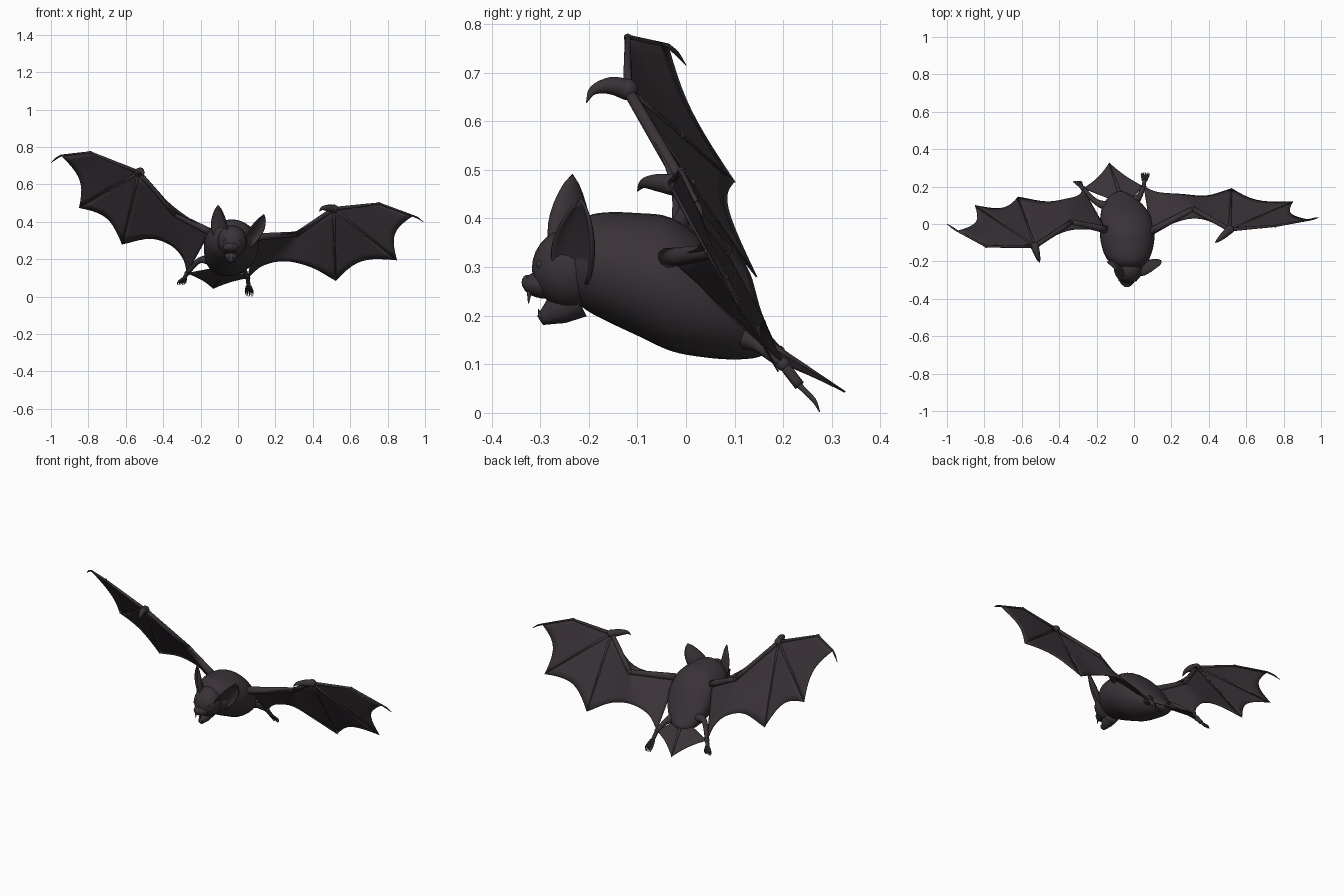
import bpy, bmesh, math
from mathutils import Vector as V

if "Cube" in bpy.data.objects:
    bpy.data.objects.remove(bpy.data.objects["Cube"])

fur = bpy.data.materials.new("dark plum fur")
fur.diffuse_color = (0.042, 0.033, 0.040, 1)
fur.use_nodes = True
fur.node_tree.nodes["Principled BSDF"].inputs["Base Color"].default_value = fur.diffuse_color


def finish(name, bm, thick=0):
    bmesh.ops.recalc_face_normals(bm, faces=bm.faces)
    me = bpy.data.meshes.new(name)
    bm.to_mesh(me)
    bm.free()
    me.materials.append(fur)
    me.shade_smooth()
    ob = bpy.data.objects.new(name, me)
    bpy.context.collection.objects.link(ob)
    if thick:
        mod = ob.modifiers.new("thickness", 'SOLIDIFY')
        mod.thickness, mod.offset = thick, 0
    return ob


def curve(pts, t):
    """Smooth curve through pts, t from 0 to 1."""
    s = t * (len(pts) - 1)
    i = min(int(s), len(pts) - 2)
    f = s - i
    p1, p2 = V(pts[i]), V(pts[i + 1])
    p0 = V(pts[i - 1]) if i else 2 * p1 - p2
    p3 = V(pts[i + 2]) if i + 2 < len(pts) else 2 * p2 - p1
    return 0.5 * (2 * p1 + (p2 - p0) * f + (2 * p0 - 5 * p1 + 4 * p2 - p3) * f * f
                  + (3 * p1 - p0 - 3 * p2 + p3) * f ** 3)


def line(pts, t):
    s = t * (len(pts) - 1)
    i = min(int(s), len(pts) - 2)
    return V(pts[i]).lerp(V(pts[i + 1]), s - i)


def loft(name, rings):
    bm = bmesh.new()
    rows = [[bm.verts.new(p) for p in r] for r in rings]
    n = len(rows[0])
    for a, b in zip(rows, rows[1:]):
        for i in range(n):
            bm.faces.new((a[i], a[(i + 1) % n], b[(i + 1) % n], b[i]))
    bm.faces.new(rows[0])
    bm.faces.new(rows[-1])
    return finish(name, bm)


def tube(name, pts, radii, sides=10, smooth=True):
    """Tapered limb through pts."""
    n = (len(pts) - 1) * (4 if smooth else 2) + 1
    path = [(curve if smooth else line)(pts, i / (n - 1)) for i in range(n)]
    rings = []
    for i, p in enumerate(path):
        d = (path[min(i + 1, n - 1)] - path[max(i - 1, 0)]).normalized()
        a = d.cross(V((0.31, 0.2, 0.93))).normalized()
        b = d.cross(a)
        r = line([(q, 0, 0) for q in radii], i / (n - 1)).x
        rings.append([p + r * (a * math.cos(k * math.tau / sides) + b * math.sin(k * math.tau / sides))
                      for k in range(sides)])
    return loft(name, rings)


def sheet(name, f, nu, nv, thick=0.003):
    """Thin skin from a function of u, v."""
    bm = bmesh.new()
    g = [[bm.verts.new(f(i / nu, j / nv)) for j in range(nv + 1)] for i in range(nu + 1)]
    for i in range(nu):
        for j in range(nv):
            bm.faces.new((g[i][j], g[i + 1][j], g[i + 1][j + 1], g[i][j + 1]))
    bmesh.ops.remove_doubles(bm, verts=bm.verts, dist=1e-5)
    return finish(name, bm, thick)


def ball(name, c, r):
    bm = bmesh.new()
    bmesh.ops.create_uvsphere(bm, u_segments=24, v_segments=14, radius=1)
    for v in bm.verts:
        v.co = V((v.co.x * r[0], v.co.y * r[1], v.co.z * r[2])) + V(c)
    return finish(name, bm)


# body: elliptical rings (x, y, z, half width, half height)
prof = [(-.03, -.25, .30, .05, .05), (-.03, -.21, .307, .095, .092), (-.033, -.17, .302, .122, .11),
        (-.035, -.10, .285, .142, .126), (-.037, -.03, .264, .146, .137), (-.045, .04, .232, .135, .118),
        (-.058, .10, .19, .108, .08), (-.07, .15, .152, .06, .037), (-.075, .175, .143, .012, .01)]
N = 32
rings = []
for i in range(33):
    t = i / 32
    c = curve([p[:3] for p in prof], t)
    s = curve([(p[3], p[4], 0) for p in prof], t)
    rings.append([c + V((s.x * math.cos(k * math.tau / N), 0, s.y * math.sin(k * math.tau / N)))
                  for k in range(N)])
loft("body", rings)

# head
ball("head", (-.03, -.235, .297), (.078, .082, .083))
ball("snout", (-.037, -.288, .264), (.043, .048, .029))
ball("nose", (-.038, -.326, .268), (.02, .012, .016))
tube("lower_jaw", [(-.035, -.225, .235), (-.036, -.265, .212), (-.037, -.300, .190)], [.042, .032, .011])
for s in (-1, 1):
    ball("eye", (-.033 + s * .04, -.300, .305), (.010, .008, .010))
    tube("upper_fang", [(-.037 + s * .015, -.322, .25), (-.037 + s * .015, -.324, .225)], [.006, .001], 6)
    tube("lower_fang", [(-.037 + s * .01, -.298, .195), (-.037 + s * .01, -.304, .214)], [.005, .001], 6)


# ears: cupped leaves facing forward and outward
def ear(name, base, tip, s):
    base, tip = V(base), V(tip)
    wide, out = V((s * .7, .7, 0)), V((s * .7, -.7, 0))

    def f(u, v):
        a = (u - .5) * math.pi
        w = .058 * math.sin(math.pi * (.22 + .78 * v)) ** .8 if v < 1 else 0
        return base.lerp(tip, v) + wide * w * math.sin(a) - out * w * .55 * math.cos(a) \
            + out * .012 * math.sin(math.pi * v)
    sheet(name, f, 10, 10, .006)


ear("left_ear", (-.085, -.235, .29), (-.107, -.235, .49), -1)
ear("right_ear", (.04, -.235, .265), (.14, -.217, .44), 1)


# wings: arm, fingers, thumb and skin for one side
def wing(side, shoulder, elbow, wrist, fold, tip, claw, trail1, trail2, lead_mid, rear, thumb):
    W = V(wrist)
    tube(side + "_upper_arm", [shoulder, elbow], [.021, .014])
    tube(side + "_forearm", [elbow, wrist], [.014, .012])
    ball(side + "_elbow", elbow, (.015, .015, .015))
    ball(side + "_wrist", wrist, (.024, .022, .022))
    tube(side + "_thumb", thumb, [.022, .018, .010, .001])
    lead = [wrist, fold, tip]
    tube(side + "_lead_finger", lead, [.010, .006, .005], 8, False)
    tube(side + "_tip_claw", [tip, V(tip).lerp(V(claw), .5) + V((0, 0, .004)), claw], [.005, .005, .001], 8)
    ball(side + "_lead_knuckle", fold, (.008, .008, .008))
    for n, end in (("middle", trail1), ("rear", trail2)):
        tube(side + "_" + n + "_finger", [wrist, end], [.008, .002], 8)
        ball(side + "_" + n + "_knuckle", W.lerp(V(end), .5), (.008, .008, .008))

    def fan(A, B, k):
        def f(u, v):
            p = line(A, v).lerp(line(B, v), u)
            return W + (p - W) * (1 - k * 4 * u * (1 - u) * v)
        return f
    sheet(side + "_tip_skin", fan(lead, [wrist, trail1], .14), 10, 8)
    sheet(side + "_mid_skin", fan([wrist, trail1], [wrist, trail2], .15), 10, 8)
    sheet(side + "_arm_skin", lambda u, v: line([wrist, elbow, shoulder], u).lerp(curve(rear, u), v), 20, 8)
    sheet(side + "_lead_skin", lambda u, v: curve([wrist, lead_mid, shoulder], u).lerp(
        line([wrist, elbow, shoulder], u), v), 12, 2)


ankL, ankR = (-.272, .19, .125), (.052, .2, .10)
wing("left", (-.15, -.03, .345), (-.335, .01, .44), (-.53, -.12, .665), (-.79, -.12, .772),
     (-.945, -.037, .755), (-1, 0, .715),
     (-.85, .10, .475), (-.62, .145, .28), (-.35, -.035, .485),
     [(-.62, .145, .28), (-.47, .12, .31), (-.36, .135, .275), (-.295, .155, .205), ankL],
     [(-.53, -.12, .665), (-.52, -.155, .673), (-.51, -.190, .664), (-.505, -.205, .638)])
wing("right", (.09, -.04, .318), (.315, .08, .335), (.512, -.03, .47), (.755, -.01, .498),
     (.935, .022, .432), (.99, .035, .40),
     (.85, .12, .195), (.523, .19, .085), (.32, .03, .352),
     [(.523, .19, .085), (.39, .152, .158), (.25, .16, .19), (.13, .17, .165), ankR],
     [(.512, -.03, .47), (.48, -.06, .474), (.45, -.087, .472), (.435, -.1, .456)])


# legs and clawed feet
def leg(side, hip, knee, ankle, toe):
    tube(side + "_leg", [hip, knee, ankle], [.03, .016, .011])
    a, t = V(ankle), V(toe)
    ball(side + "_ankle", ankle, (.014, .014, .014))
    heel = a.lerp(t, .45)
    tube(side + "_foot", [a, heel], [.011, .011])
    for k in range(5):
        off = V(((k - 2) * .008, 0, 0))
        tube(side + "_toe", [heel + off * .6, a.lerp(t, .78) + off * 1.2 + V((0, .004, .003)), t + off],
             [.006, .005, .001], 6)


leg("left", (-.13, .09, .19), (-.205, .12, .195), ankL, (-.308, .228, .062))
leg("right", (.0, .12, .16), (.03, .15, .14), ankR, (.062, .275, .002))

# tail and tail skin
root, tail = (-.075, .16, .145), (-.133, .327, .043)
tube("tail", [root, tail], [.011, .002], 8)
for side, hip, ank in (("left", (-.12, .13, .155), ankL), ("right", (-.02, .13, .15), ankR)):
    def skin(u, v, hip=hip, ank=ank):
        p = line([root, tail], v).lerp(line([hip, ank], v), u)
        return p + (V(root) - p) * .08 * 4 * u * (1 - u) * v
    sheet(side + "_tail_skin", skin, 10, 8)
